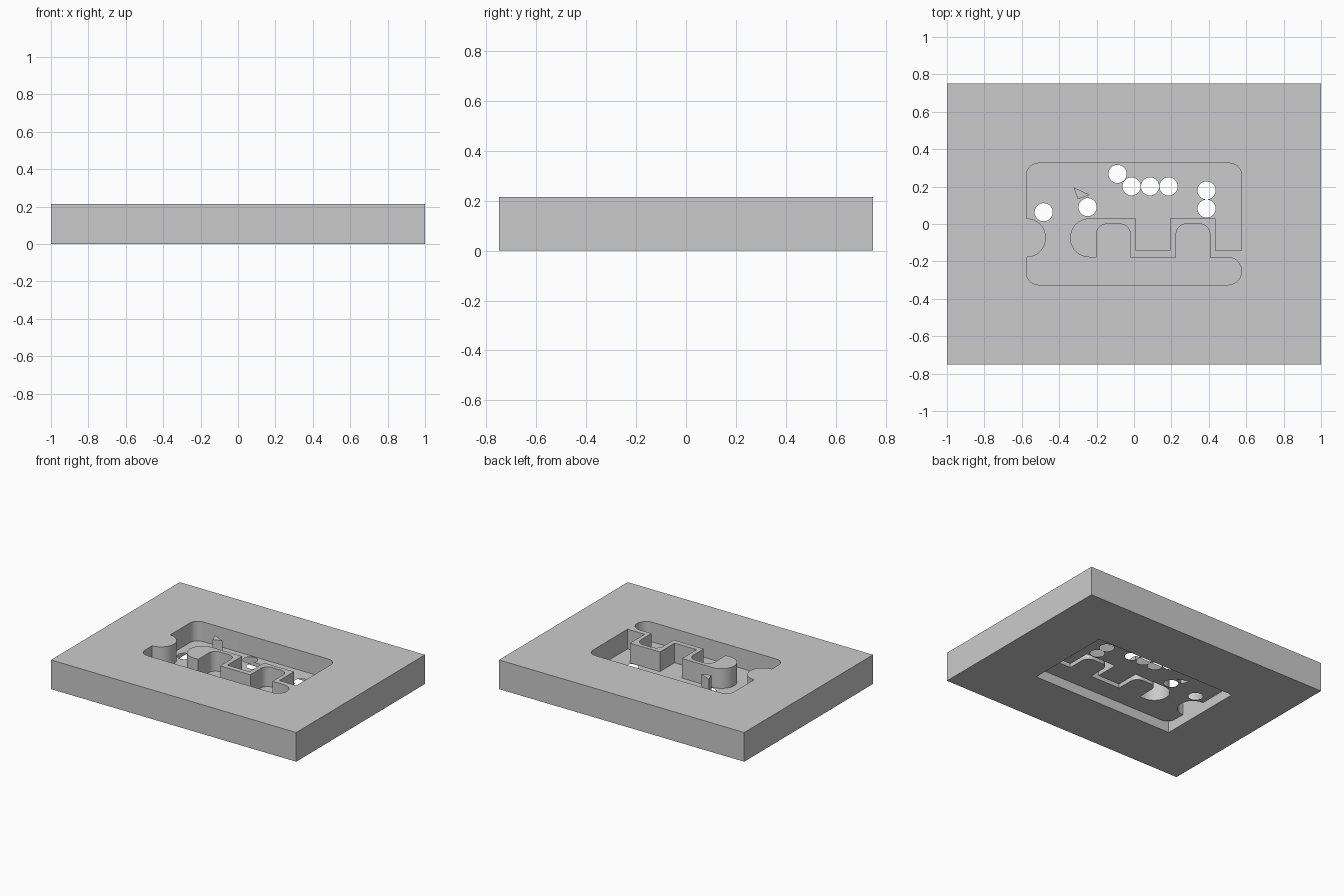
import bpy, bmesh, math
from mathutils import Vector

if "Cube" in bpy.data.objects:
    bpy.data.objects.remove(bpy.data.objects["Cube"])

TOP, FLOOR = 0.215, 0.07


def fillet(corners, n=10):
    """Closed 2D loop from (x, y, radius) right-angle corners."""
    out = []
    for i, (x, y, r) in enumerate(corners):
        p = Vector((x, y))
        if r == 0:
            pts = [p]
        else:
            d1 = (Vector(corners[i - 1][:2]) - p).normalized()
            d2 = (Vector(corners[(i + 1) % len(corners)][:2]) - p).normalized()
            c = p + r * (d1 + d2)
            pts = [c - r * (d2 * math.cos(t) + d1 * math.sin(t))
                   for t in (k / n * math.pi / 2 for k in range(n + 1))]
        for q in pts:
            if not out or (q - out[-1]).length > 1e-4:
                out.append(q)
    if (out[0] - out[-1]).length < 1e-4:
        out.pop()
    return out


def rect(x, y):
    return [Vector(p) for p in ((-x, -y), (x, -y), (x, y), (-x, y))]


def circle(x, y, r, n=32):
    return [Vector((x + r * math.cos(2 * math.pi * k / n),
                    y + r * math.sin(2 * math.pi * k / n))) for k in range(n)]


def wall(bm, loop, z0, z1, inward=False):
    a = [bm.verts.new((p.x, p.y, z0)) for p in loop]
    b = [bm.verts.new((p.x, p.y, z1)) for p in loop]
    for i in range(len(loop)):
        j = (i + 1) % len(loop)
        f = bm.faces.new((a[i], a[j], b[j], b[i]))
        if inward:
            f.normal_flip()


def sheet(bm, loops, z, up=True):
    """Flat face bounded by the first loop, with the others as holes."""
    edges = []
    for loop in loops:
        v = [bm.verts.new((p.x, p.y, z)) for p in loop]
        edges += [bm.edges.new((v[i - 1], v[i])) for i in range(len(v))]
    res = bmesh.ops.triangle_fill(bm, edges=edges, use_beauty=True)
    for f in res["geom"]:
        if isinstance(f, bmesh.types.BMFace):
            f.normal_update()
            if (f.normal.z > 0) != up:
                f.normal_flip()


def finish(bm, name):
    bmesh.ops.remove_doubles(bm, verts=bm.verts, dist=1e-5)
    me = bpy.data.meshes.new(name)
    bm.to_mesh(me)
    bm.free()
    ob = bpy.data.objects.new(name, me)
    bpy.context.collection.objects.link(ob)
    bpy.ops.object.select_all(action='DESELECT')
    ob.select_set(True)
    bpy.context.view_layer.objects.active = ob
    bpy.ops.object.shade_smooth_by_angle(angle=math.radians(30))


# pocket outline, anticlockwise, including both peninsulas
pocket = fillet([
    (.575, -.141, 0), (.575, .325, .065), (-.575, .325, .065),
    (-.575, .03, 0), (-.471, .03, .104), (-.471, -.178, .104), (-.575, -.178, 0),
    (-.575, -.325, .065), (.575, -.325, .0735), (.575, -.178, .0735),
    (.406, -.178, 0), (.406, 0, .055), (.225, 0, .055), (.225, -.178, 0),
    (-.02, -.178, 0), (-.02, 0, .055), (-.2, 0, .055), (-.2, -.178, 0),
    (-.342, -.178, .104), (-.342, .03, .104),
    (.012, .03, 0), (.012, -.141, 0), (.192, -.141, 0), (.192, .03, 0),
    (.436, .03, 0), (.436, -.141, 0)])
pin = [Vector(p) for p in ((-.323, .196), (-.3, .132), (-.237, .156))]
holes = [circle(x, y, .0485) for x, y in (
    (-.088, .268), (-.013, .201), (.086, .201), (.185, .201),
    (.388, .18), (.388, .082), (-.248, .09), (-.483, .063))]
outer, recess = rect(1, .75), rect(.577, .327)

# plate: outer sides, top around the pocket, underside around the recess
bm = bmesh.new()
wall(bm, outer, 0, TOP)
sheet(bm, [outer, pocket], TOP)
sheet(bm, [outer, recess], 0, up=False)
wall(bm, recess, 0, TOP, inward=True)
finish(bm, "plate")

# pocket: side walls and the pierced floor
bm = bmesh.new()
wall(bm, pocket, FLOOR, TOP, inward=True)
sheet(bm, [pocket, pin] + holes, FLOOR)
finish(bm, "pocket")

# small hollow triangular post
bm = bmesh.new()
wall(bm, pin, FLOOR, TOP)
sheet(bm, [pin], TOP)
finish(bm, "triangular_post")
